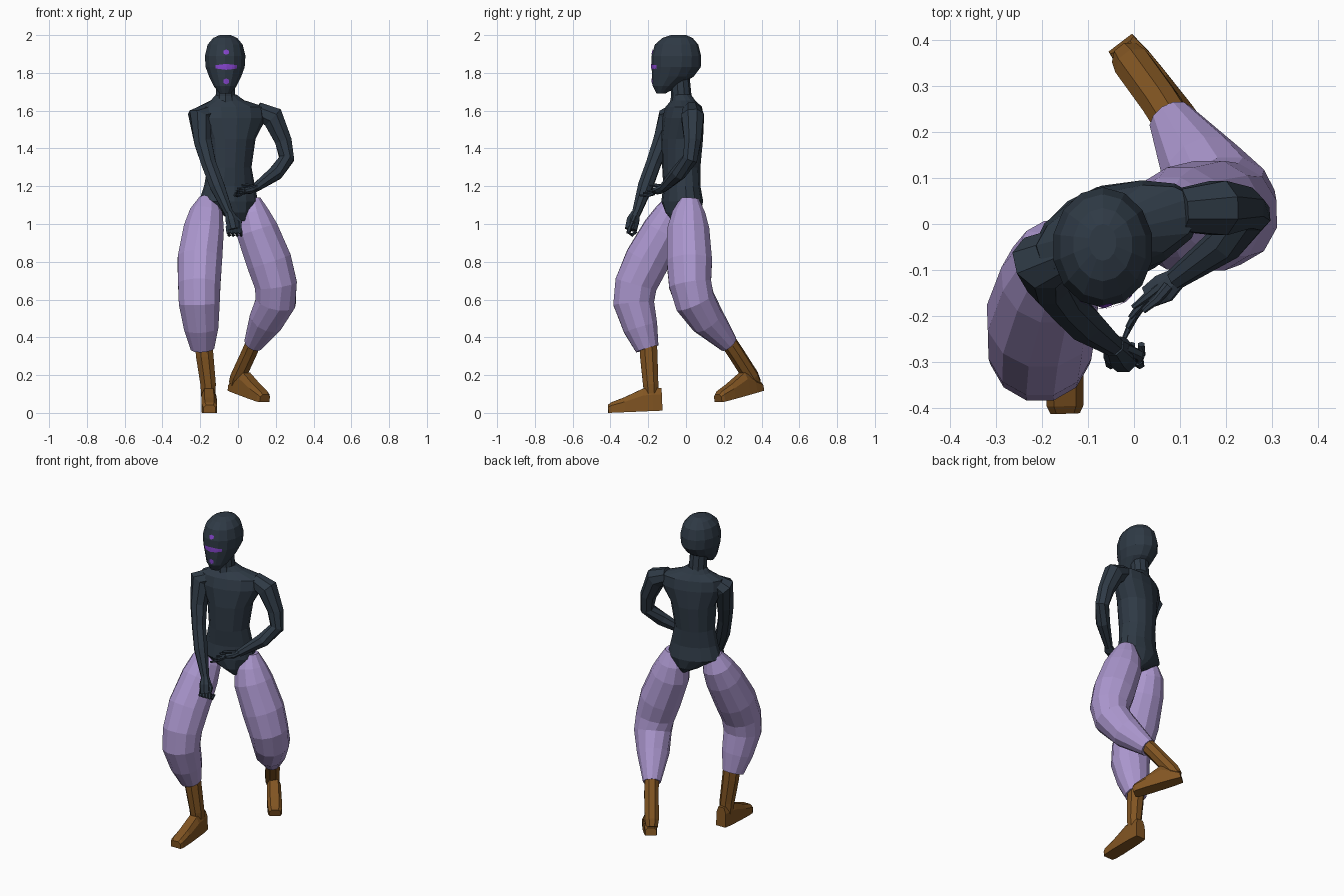
import bpy, bmesh, math
from mathutils import Vector, Matrix
from mathutils.bvhtree import BVHTree


def material(name, rgb):
    m = bpy.data.materials.new(name)
    m.diffuse_color = (*rgb, 1)
    return m


SLATE = material("dark slate", (0.028, 0.042, 0.060))
LILAC = material("lilac cloth", (0.41, 0.31, 0.62))
BROWN = material("brown leather", (0.22, 0.09, 0.016))
VIOLET = material("violet paint", (0.24, 0.06, 0.62))


def make(name, bm, mat):
    bmesh.ops.recalc_face_normals(bm, faces=bm.faces)
    me = bpy.data.meshes.new(name)
    bm.to_mesh(me)
    me.materials.append(mat)
    ob = bpy.data.objects.new(name, me)
    bpy.context.collection.objects.link(ob)
    return ob


def skin(name, rings, mat):
    """Join rings of points into a closed tube."""
    bm = bmesh.new()
    vs = [[bm.verts.new(p) for p in r] for r in rings]
    n = len(rings[0])
    for a, b in zip(vs, vs[1:]):
        for i in range(n):
            j = (i + 1) % n
            bm.faces.new((a[i], a[j], b[j], b[i]))
    bm.faces.new(vs[0])
    bm.faces.new(vs[-1])
    return make(name, bm, mat)


def limb(name, pts, mat, n=8, flat=1.0):
    """Tube along (x, y, z, radius) points, rings square to the path."""
    ps = [Vector(p[:3]) for p in pts]
    rings = []
    for i, c in enumerate(ps):
        t = Vector()
        if i > 0:
            t += (c - ps[i - 1]).normalized()
        if i < len(ps) - 1:
            t += (ps[i + 1] - c).normalized()
        t.normalize()
        u = Vector((0, 1, 0)).cross(t).normalized()
        w = t.cross(u)
        r = pts[i][3]
        rings.append([c + u * r * flat * math.cos(a) + w * r * math.sin(a)
                      for a in (2 * math.pi * (k + .5) / n for k in range(n))])
    return skin(name, rings, mat)


def stack(name, rows, mat, n=14, yaw=0):
    """Level ellipses (cx, cy, z, rx, ry) stacked up z."""
    rot = Matrix.Rotation(math.radians(yaw), 3, 'Z')
    rings = []
    for cx, cy, z, rx, ry in rows:
        angles = [2 * math.pi * (k + .5) / n for k in range(n)]
        rings.append([Vector((cx, cy, z)) + rot @ Vector((rx * math.cos(a), ry * math.sin(a), 0))
                      for a in angles])
    return skin(name, rings, mat)


def foot(name, heel, toe, heel_top):
    """Boxy shoe from heel to toe, with bevelled upper edges."""
    o = Vector(heel)
    d = (Vector(toe) - o).normalized()
    side = d.cross(Vector((0, 0, 1))).normalized()
    up = side.cross(d)
    rings = []
    for s, top, w in ((0, heel_top, .032), (.05, .125, .038), (.10, .12, .040),
                      (.20, .078, .042), (.27, .055, .040), (.287, .042, .032)):
        if s == .05:
            top = min(top, heel_top + .04)
        c = o + d * s
        rings.append([c + side * x * w + up * z * top for x, z in
                      ((-1, 0), (1, 0), (1, .7), (.6, 1), (-.6, 1), (-1, .7))])
    return skin(name, rings, BROWN)


# head: rows of height, front y, back y, half width
HX = -.068
head_rows = [(2.0, -.08, .0, .03), (1.985, -.125, .035, .065), (1.95, -.165, .065, .095),
             (1.89, -.182, .08, .11), (1.83, -.182, .078, .106), (1.78, -.180, .04, .087),
             (1.73, -.176, -.04, .062), (1.69, -.155, -.11, .03)]
head = stack("head", [(HX, (f + b) / 2, z, w, (b - f) / 2) for z, f, b, w in head_rows], SLATE)

# painted face marks, thin plates pressed onto the head surface
hb = bmesh.new()
hb.from_mesh(head.data)
tree = BVHTree.FromBMesh(hb)
for name, cx, cz, w, h in (("brow_mark", -.062, 1.91, .014, .014), ("eye_band", -.062, 1.832, .058, .016),
                           ("mouth_mark", -.062, 1.755, .014, .016)):
    bm = bmesh.new()
    nx = 8
    grid = []
    for ix in range(nx + 1):
        col = []
        for iz in range(3):
            k = abs(ix / nx * 2 - 1)
            x = cx + w * (ix / nx * 2 - 1)
            z = cz + h * (iz - 1) * (1 - .45 * k)
            hit = tree.ray_cast(Vector((x, -1, z)), Vector((0, 1, 0)))[0]
            col.append(bm.verts.new((x, hit.y - .004, z)))
        grid.append(col)
    for a, b in zip(grid, grid[1:]):
        for i in range(2):
            bm.faces.new((a[i], b[i], b[i + 1], a[i + 1]))
    make(name, bm, VIOLET)
hb.free()

# neck and twisted torso
limb("neck", [(-.065, -.025, 1.61, .066), (-.066, -.025, 1.68, .054), (-.068, -.035, 1.80, .052)], SLATE, 10)
stack("torso", [(-.063, -.022, 1.685, .055, .048), (-.055, -.015, 1.655, .09, .06),
                (-.035, -.012, 1.62, .185, .085), (-.035, -.015, 1.56, .19, .10),
                (-.04, -.02, 1.45, .135, .108), (-.045, -.025, 1.30, .118, .10),
                (-.045, -.022, 1.20, .138, .094), (-.05, -.02, 1.12, .16, .105),
                (-.02, -.015, 1.06, .085, .095), (.01, -.015, 1.015, .03, .06)], SLATE, 14, 17)

# arms
limb("right_arm", [(-.14, -.05, 1.60, .05), (-.205, -.085, 1.565, .066), (-.185, -.13, 1.43, .050),
                   (-.155, -.172, 1.32, .042), (-.11, -.215, 1.20, .042), (-.045, -.265, 1.05, .024)], SLATE)
limb("left_arm", [(.10, .03, 1.60, .05), (.185, .035, 1.565, .064), (.24, .035, 1.44, .048),
                  (.258, .022, 1.345, .042), (.20, -.04, 1.27, .042), (.09, -.12, 1.19, .024)], SLATE)

# hands: palm, four fingers and thumb
limb("right_palm", [(-.045, -.265, 1.06, .024), (-.033, -.28, 1.02, .036), (-.022, -.292, .97, .034)], SLATE)
limb("left_palm", [(.095, -.117, 1.193, .024), (.065, -.14, 1.18, .034), (.03, -.16, 1.172, .026)], SLATE, 8, .6)
for i in range(4):
    x = -.055 + .021 * i
    limb(f"right_finger_{i}", [(x, -.285 - .004 * i, .985, .012), (x + .004, -.305, .955, .012),
                               (x + .008, -.285, .942, .010), (x + .008, -.262, .962, .008)], SLATE, 6)
    k = i - 1.5
    limb(f"left_finger_{i}", [(.04 + .012 * k, -.152 + .012 * k, 1.175 + .008 * k, .011),
                              (.012 + .008 * k, -.182 + .014 * k, 1.168 + .012 * k, .009),
                              (-.012 + .006 * k, -.215 + .022 * k, 1.170 + .012 * k, .005)], SLATE, 6)
limb("right_thumb", [(-.02, -.27, 1.04, .013), (.010, -.285, 1.01, .012), (.010, -.30, .975, .008)], SLATE, 6)
limb("left_thumb", [(.075, -.135, 1.20, .012), (.05, -.165, 1.205, .010), (.02, -.19, 1.205, .006)], SLATE, 6)

# baggy trouser legs
limb("right_trouser", [(-.155, -.055, 1.135, .05), (-.168, -.075, 1.06, .09), (-.182, -.12, .97, .11),
                       (-.202, -.205, .81, .122), (-.205, -.265, .68, .116), (-.205, -.277, .58, .112),
                       (-.195, -.24, .45, .094), (-.188, -.205, .34, .064)], LILAC, 12)
limb("left_trouser", [(.07, .02, 1.135, .05), (.077, .015, 1.06, .09), (.10, .012, .97, .115),
                      (.165, .018, .80, .124), (.20, .022, .68, .116), (.200, .048, .59, .110),
                      (.15, .115, .49, .094), (.082, .226, .365, .052)], LILAC, 12)

# boots
limb("right_boot_shaft", [(-.182, -.20, .37, .050), (-.176, -.197, .30, .050),
                          (-.158, -.187, .15, .044), (-.157, -.18, .05, .038)], BROWN)
foot("right_boot_foot", (-.157, -.125, .012), (-.15, -.41, .0), .12)
limb("left_boot_shaft", [(.09, .215, .39, .044), (.06, .262, .32, .044),
                         (.0, .345, .19, .044), (-.015, .365, .155, .036)], BROWN)
foot("left_boot_foot", (-.03, .395, .118), (.13, .185, .06), .045)
